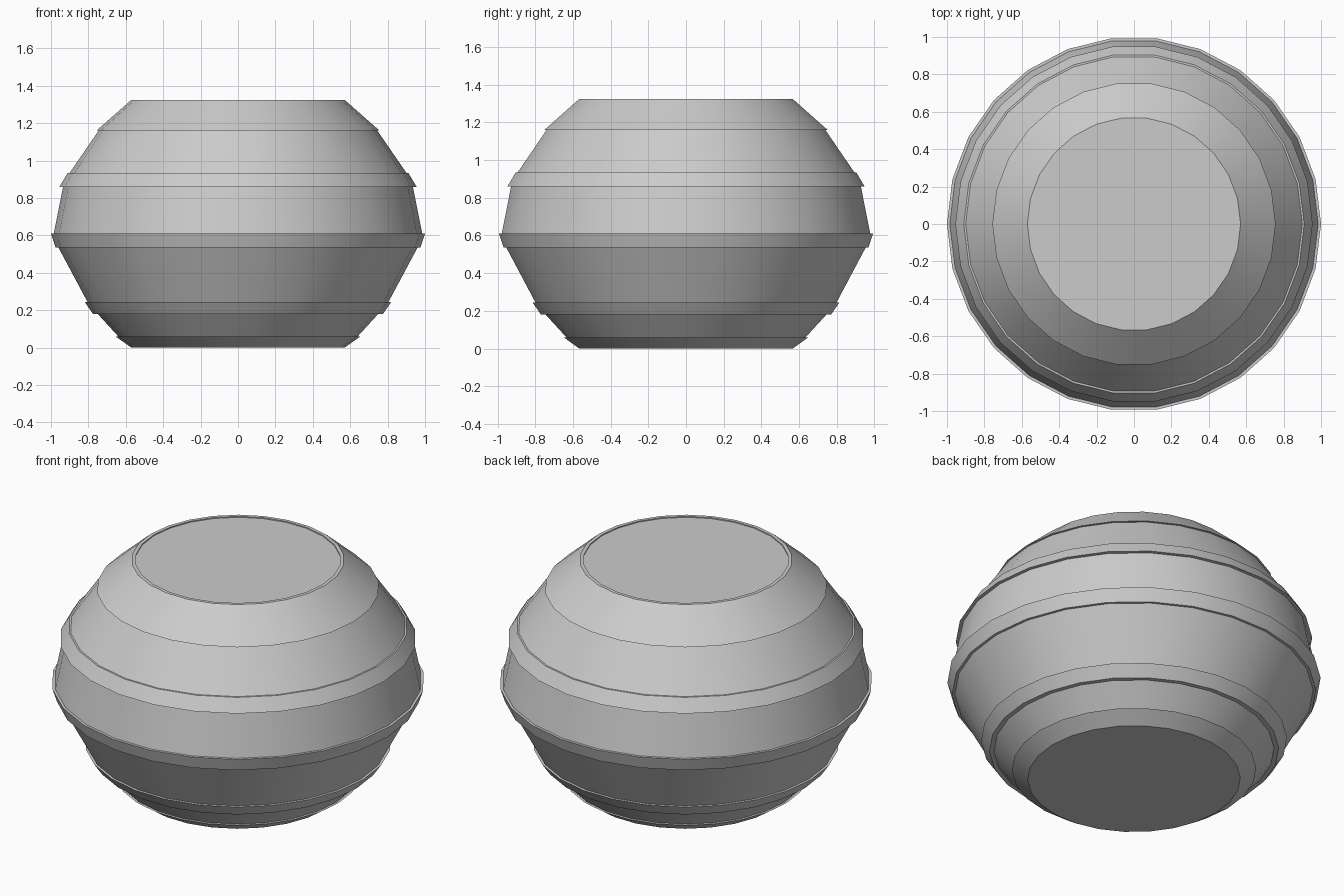
import bpy
import bmesh
from math import cos, sin, tau

if "Cube" in bpy.data.objects:
    bpy.data.objects.remove(bpy.data.objects["Cube"], do_unlink=True)

SIDES = 26

# Single plain grey finish
grey = bpy.data.materials.new("plain_grey")
grey.use_nodes = True
grey.diffuse_color = (0.6, 0.6, 0.6, 1)
grey.node_tree.nodes["Principled BSDF"].inputs["Base Color"].default_value = (0.6, 0.6, 0.6, 1)


def lathe(name, profile):
    """Turn a (radius, height) profile around z and cap both ends."""
    bm = bmesh.new()
    rings = [[bm.verts.new((r * cos(tau * i / SIDES), r * sin(tau * i / SIDES), z))
              for i in range(SIDES)] for r, z in profile]
    for low, high in zip(rings, rings[1:]):
        for i in range(SIDES):
            j = (i + 1) % SIDES
            bm.faces.new((low[i], low[j], high[j], high[i]))
    bm.faces.new(rings[0][::-1])
    bm.faces.new(rings[-1])
    mesh = bpy.data.meshes.new(name)
    bm.to_mesh(mesh)
    bm.free()
    mesh.materials.append(grey)
    obj = bpy.data.objects.new(name, mesh)
    bpy.context.collection.objects.link(obj)
    return obj


# Stepped round body: foot, overlapping bands, and a shallow recessed top
body = lathe("banded_round_body", [
    (0.57, 0), (0.655, 0.06), (0.64, 0.06),
    (0.75, 0.18), (0.775, 0.18), (0.82, 0.245), (0.805, 0.245),
    (0.96, 0.535), (0.975, 0.535), (1.0, 0.61), (0.985, 0.61),
    (0.935, 0.86), (0.955, 0.86), (0.91, 0.935), (0.9, 0.935),
    (0.745, 1.16), (0.757, 1.16), (0.57, 1.325),
    (0.55, 1.325), (0.55, 1.319),
])

# Smooth around the bands, crisp at the steps
bpy.ops.object.select_all(action="DESELECT")
body.select_set(True)
bpy.context.view_layer.objects.active = body
bpy.ops.object.shade_smooth_by_angle(angle=0.4)
